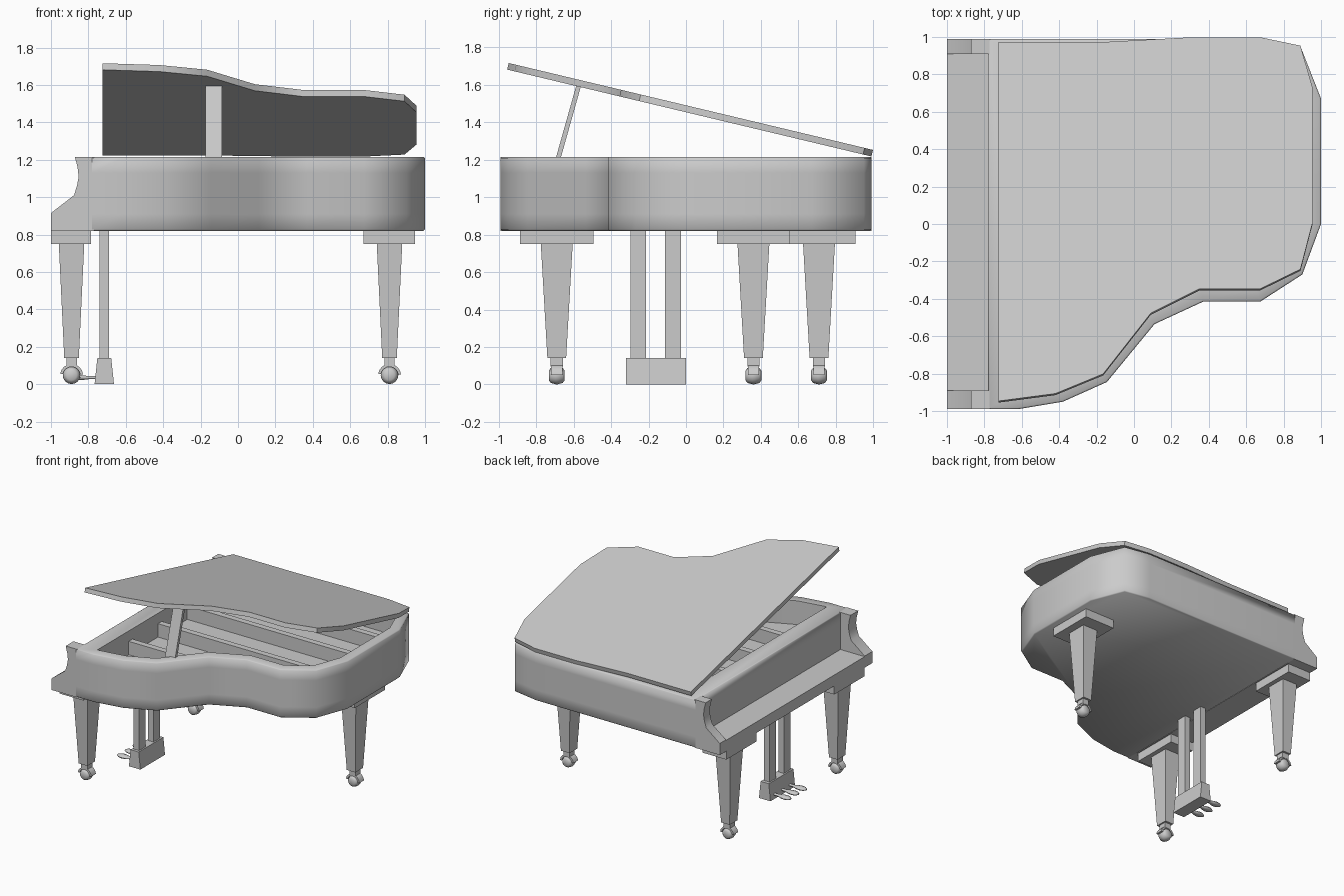
import bpy, bmesh, math
from mathutils import Vector

cube = bpy.data.objects.get("Cube")
if cube:
    bpy.data.objects.remove(cube, do_unlink=True)

grey = bpy.data.materials.new("light grey")
grey.use_nodes = True
GREY = (0.6, 0.6, 0.6, 1)
grey.diffuse_color = GREY
grey.node_tree.nodes["Principled BSDF"].inputs["Base Color"].default_value = GREY


def loft(name, rings, smooth=0):
    """Bridge rings of equal length and cap both ends."""
    bm = bmesh.new()
    rows = [[bm.verts.new(p) for p in ring] for ring in rings]
    n = len(rows[0])
    for a, b in zip(rows, rows[1:]):
        for i in range(n):
            j = (i + 1) % n
            bm.faces.new((a[i], a[j], b[j], b[i]))
    bm.faces.new(rows[0])
    bm.faces.new(rows[-1])
    bmesh.ops.recalc_face_normals(bm, faces=bm.faces)
    mesh = bpy.data.meshes.new(name)
    bm.to_mesh(mesh)
    bm.free()
    mesh.materials.append(grey)
    obj = bpy.data.objects.new(name, mesh)
    bpy.context.collection.objects.link(obj)
    if smooth:
        bpy.ops.object.select_all(action='DESELECT')
        obj.select_set(True)
        bpy.context.view_layer.objects.active = obj
        bpy.ops.object.shade_smooth_by_angle(angle=math.radians(smooth))
    return obj


def rect(x, y, z, hx, hy):
    return [(x - hx, y - hy, z), (x + hx, y - hy, z), (x + hx, y + hy, z), (x - hx, y + hy, z)]


def box(name, x0, x1, y0, y1, z0, z1):
    x, y, hx, hy = (x0 + x1) / 2, (y0 + y1) / 2, (x1 - x0) / 2, (y1 - y0) / 2
    return loft(name, [rect(x, y, z0, hx, hy), rect(x, y, z1, hx, hy)])


def inset(loop, d):
    """Mitred inward offset of a counter-clockwise outline."""
    pts = [Vector(p) for p in loop]
    out = []
    for i, p in enumerate(pts):
        a = (p - pts[i - 1]).normalized()
        b = (pts[(i + 1) % len(pts)] - p).normalized()
        na, nb = Vector((-a.y, a.x)), Vector((-b.y, b.x))
        out.append(p + (na + nb) * d / (1 + na.dot(nb)))
    return out


def level(loop, z):
    return [(p[0], p[1], z) for p in loop]


# Case: curved rim, sound board and underside in one piece
BOTTOM, TOP, FLOOR = 0.82, 1.215, 1.02
outline = [(-.78, -.99), (-.62, -.99), (-.38, -.95), (-.145, -.845), (.11, -.535), (.37, -.415),
           (.675, -.415), (.9, -.27), (1, 0), (1, .67), (.89, .95), (.675, .99), (-.78, .99)]
soft = inset(outline, .008)
inner = [(max(p.x, -.64), p.y) for p in inset(outline, .08)]
loft("case", [level(soft, BOTTOM), level(outline, BOTTOM + .008), level(outline, .91),
              level(outline, 1.13), level(outline, TOP - .006), level(soft, TOP),
              level(inner, TOP), level(inner, FLOOR)], 60)

# Braces over the sound board
for i, (y, x1) in enumerate([(-.48, .02), (-.1, .9), (.28, .9), (.64, .9)]):
    box(f"brace_{i + 1}", -.65, x1, y - .025, y + .025, FLOOR - .01, 1.13)

# Key bed and the two shaped cheeks beside it
box("key_bed", -1, -.775, -.9, .92, BOTTOM, .91)
cheek = [(-.77, BOTTOM), (-1, BOTTOM), (-1, .915), (-.877, 1.01), (-.861, 1.06),
         (-.852, 1.11), (-.858, 1.16), (-.872, TOP), (-.77, TOP)]
for name, y0, y1 in [("right_cheek", -.99, -.89), ("left_cheek", .91, .99)]:
    loft(name, [[(x, y, z) for x, z in cheek] for y in (y0, y1)], 35)

# Raised lid, hinged along the straight side
lid = [(-.725, -.955), (-.42, -.915), (-.165, -.81), (.09, -.485), (.35, -.355), (.675, -.355),
       (.89, -.25), (.955, 0), (.955, .72), (.89, .945), (.675, .99), (.31, .99),
       (-.15, .965), (-.725, .965)]
SLOPE = .2385
under = [Vector((x, y, 1.217 + SLOPE * (.99 - y))) for x, y in lid]
lift = Vector((0, SLOPE, 1)).normalized() * .036
loft("lid", [under, [p + lift for p in under]], 35)

# Lid prop
loft("lid_prop", [rect(-.13, -.735, FLOOR, .045, .013), rect(-.13, -.573, 1.595, .045, .013)])


def circle(x, y, z, r, n=16):
    return [(x + r * math.cos(math.tau * i / n), y, z + r * math.sin(math.tau * i / n))
            for i in range(n)]


def leg(name, x, y, block_x0, block_x1):
    box(name + "_block", block_x0, block_x1, y - .195, y + .195, .75, BOTTOM)
    loft(name, [rect(x, y, .75, .068, .085), rect(x, y, .14, .039, .05)])
    box(name + "_neck", x - .028, x + .028, y - .033, y + .033, .095, .145)
    # Caster: barrel wheel under a curved hood
    loft(name + "_wheel", [circle(x, y + dy, .048, r) for dy, r in
                           [(-.042, .026), (-.032, .04), (-.006, .047), (.006, .047),
                            (.032, .04), (.042, .026)]], 60)
    hood = []
    for i in range(9):
        a = math.radians(5 + 165 * i / 8)
        c, s = math.cos(a), math.sin(a)
        hood.append([(x + r * c, y + dy, .046 + r * s) for r, dy in
                     [(.047, -.03), (.062, -.03), (.062, .03), (.047, .03)]])
    loft(name + "_hood", hood, 40)


leg("front_right_leg", -.89, -.69, -1, -.785)
leg("front_left_leg", -.89, .71, -1, -.785)
leg("tail_leg", .81, .36, .67, .945)

# Pedal lyre: two posts, a tapered foot and three pedals
for name, y in [("lyre_post_right", -.255), ("lyre_post_left", -.07)]:
    box(name, -.74, -.69, y - .042, y + .042, .13, BOTTOM)
loft("lyre_foot", [rect(-.715, -.16, 0, .052, .16), rect(-.715, -.16, .14, .037, .16)])
for i, y in enumerate((-.26, -.16, -.06)):
    rings = []
    for x, hy, hz in [(-.73, .012, .008), (-.8, .014, .009), (-.83, .025, .013), (-.86, .031, .015),
                      (-.89, .026, .013), (-.91, .01, .006)]:
        rings.append([(x, y + hy * math.cos(math.tau * k / 10), .035 + hz * math.sin(math.tau * k / 10))
                      for k in range(10)])
    loft(f"pedal_{i + 1}", rings, 60)
